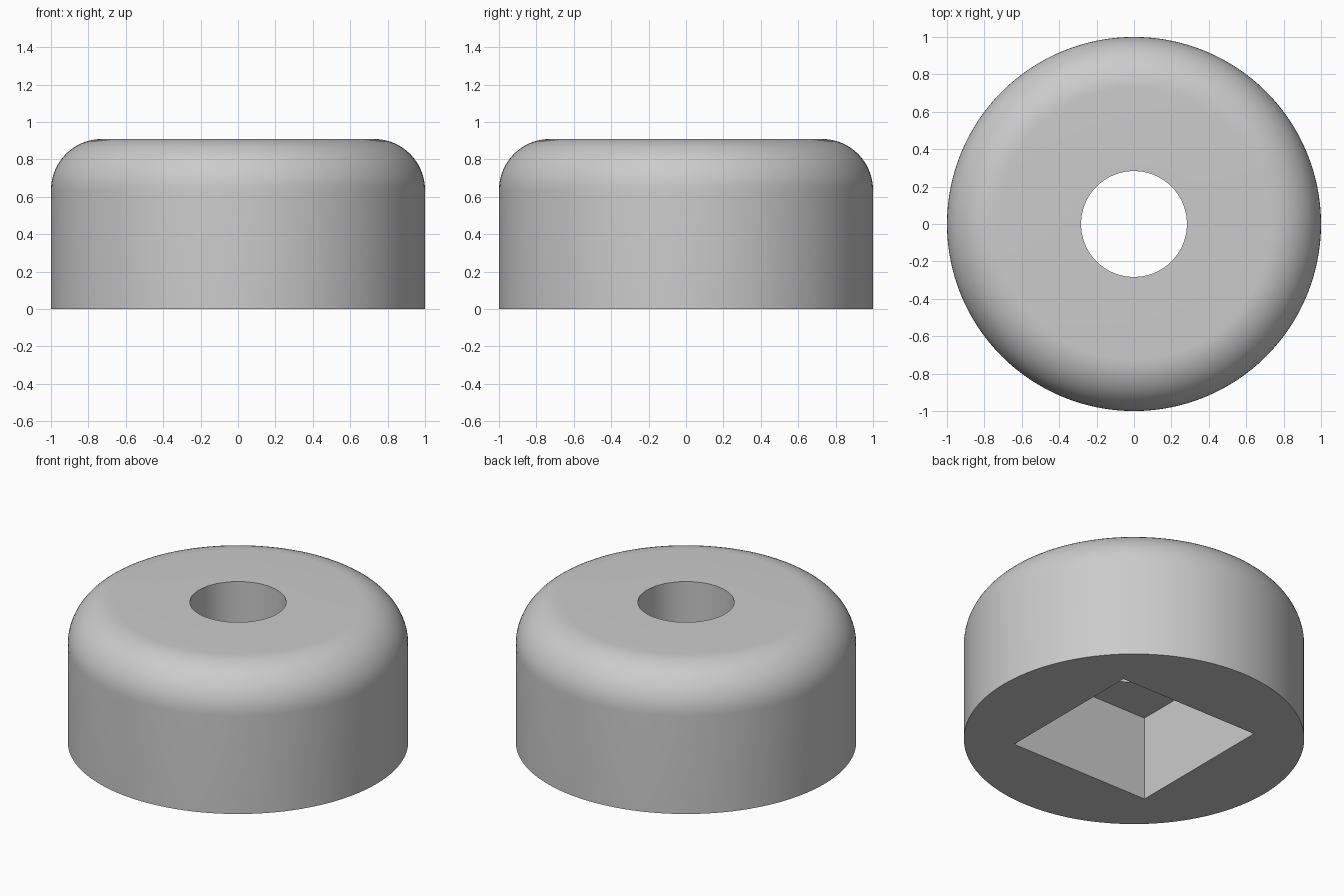
import bpy
import bmesh
from math import cos, sin, pi, radians

default = bpy.data.objects.get("Cube")
if default:
    bpy.data.objects.remove(default, do_unlink=True)

# Main dimensions
RADIUS, HEIGHT = 1.0, 0.909
FILLET = 0.273
HOLE = 0.283
POCKET_SIDE, POCKET_DEPTH = 1.0, 0.548
SEGMENTS, FILLET_STEPS = 128, 16

grey = bpy.data.materials.new("plain_grey")
grey.use_nodes = True
colour = (0.6, 0.6, 0.6, 1)
grey.diffuse_color = colour
grey.node_tree.nodes["Principled BSDF"].inputs["Base Color"].default_value = colour


def add_object(name, bm):
    mesh = bpy.data.meshes.new(name)
    bm.to_mesh(mesh)
    bm.free()
    mesh.materials.append(grey)
    obj = bpy.data.objects.new(name, mesh)
    bpy.context.collection.objects.link(obj)
    return obj


# Round foot: closed cross-section with a rounded top edge, spun about z
profile = [(HOLE, HEIGHT), (HOLE, 0), (RADIUS, 0)]
for i in range(FILLET_STEPS + 1):
    a = i / FILLET_STEPS * pi / 2
    profile.append((RADIUS - FILLET + FILLET * cos(a),
                    HEIGHT - FILLET + FILLET * sin(a)))
bm = bmesh.new()
verts = [bm.verts.new((x, 0, z)) for x, z in profile]
edges = [bm.edges.new((v, verts[i - 1])) for i, v in enumerate(verts)]
bmesh.ops.spin(bm, geom=verts + edges, cent=(0, 0, 0), axis=(0, 0, 1),
               angle=2 * pi, steps=SEGMENTS)
bmesh.ops.remove_doubles(bm, verts=bm.verts, dist=0.0001)
bmesh.ops.recalc_face_normals(bm, faces=bm.faces)
foot = add_object("round_foot", bm)

# Square pocket cut into the underside
bm = bmesh.new()
bmesh.ops.create_cube(bm, size=1)
bmesh.ops.scale(bm, vec=(POCKET_SIDE, POCKET_SIDE, 2 * POCKET_DEPTH), verts=bm.verts)
cutter = add_object("pocket_cutter", bm)
cutter.hide_render = True

cut = foot.modifiers.new("square_pocket", "BOOLEAN")
cut.operation = "DIFFERENCE"
cut.solver = "EXACT"
cut.object = cutter

bpy.ops.object.select_all(action="DESELECT")
foot.select_set(True)
bpy.context.view_layer.objects.active = foot
bpy.ops.object.modifier_apply(modifier=cut.name)
bpy.data.objects.remove(cutter, do_unlink=True)

# Smooth the curved walls, keep the rims sharp
bpy.ops.object.shade_smooth_by_angle(angle=radians(30))
